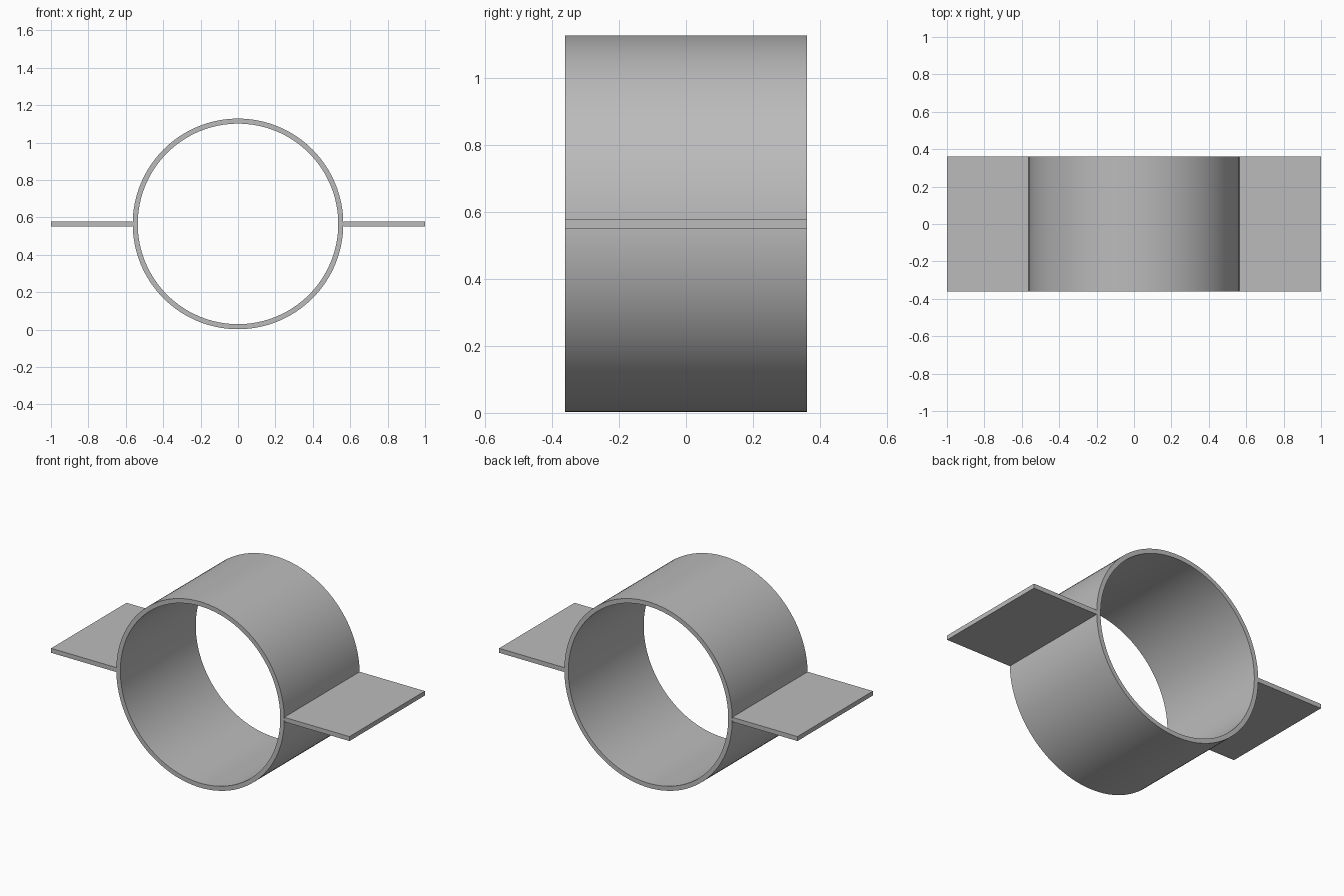
import bpy, bmesh
from math import cos, sin, pi, radians, sqrt

if "Cube" in bpy.data.objects:
    bpy.data.objects.remove(bpy.data.objects["Cube"], do_unlink=True)

OUTER, WALL, HALF_DEPTH = 0.563, 0.027, 0.361
CENTRE_Z = 0.565
SEGMENTS = 128

grey = bpy.data.materials.new("plain grey")
grey.use_nodes = True
colour = (0.5, 0.5, 0.5, 1)
grey.diffuse_color = colour
grey.node_tree.nodes["Principled BSDF"].inputs["Base Color"].default_value = colour


def add_object(name, bm):
    bmesh.ops.recalc_face_normals(bm, faces=bm.faces)
    mesh = bpy.data.meshes.new(name)
    bm.to_mesh(mesh)
    bm.free()
    mesh.materials.append(grey)
    obj = bpy.data.objects.new(name, mesh)
    bpy.context.collection.objects.link(obj)
    return obj


# Open band: a rectangular wall section swept round the y axis
bm = bmesh.new()
section = [(OUTER, -HALF_DEPTH), (OUTER, HALF_DEPTH),
           (OUTER - WALL, HALF_DEPTH), (OUTER - WALL, -HALF_DEPTH)]
rings = []
for i in range(SEGMENTS):
    a = 2 * pi * i / SEGMENTS
    rings.append([bm.verts.new((r * cos(a), y, CENTRE_Z + r * sin(a))) for r, y in section])
for i, ring in enumerate(rings):
    following = rings[(i + 1) % SEGMENTS]
    for j in range(4):
        k = (j + 1) % 4
        bm.faces.new((ring[j], ring[k], following[k], following[j]))
band = add_object("ring_band", bm)
bpy.ops.object.select_all(action='DESELECT')
band.select_set(True)
bpy.context.view_layer.objects.active = band
bpy.ops.object.shade_smooth_by_angle(angle=radians(30))

# Flat mounting tabs that meet the band on either side
inner_x = sqrt(OUTER ** 2 - (WALL / 2) ** 2)
for name, side in (("left_tab", 1), ("right_tab", -1)):
    bm = bmesh.new()
    bmesh.ops.create_cube(bm, size=1)
    bmesh.ops.scale(bm, vec=(1 - inner_x, 2 * HALF_DEPTH, WALL), verts=bm.verts)
    bmesh.ops.translate(bm, vec=(side * (1 + inner_x) / 2, 0, CENTRE_Z), verts=bm.verts)
    add_object(name, bm)
